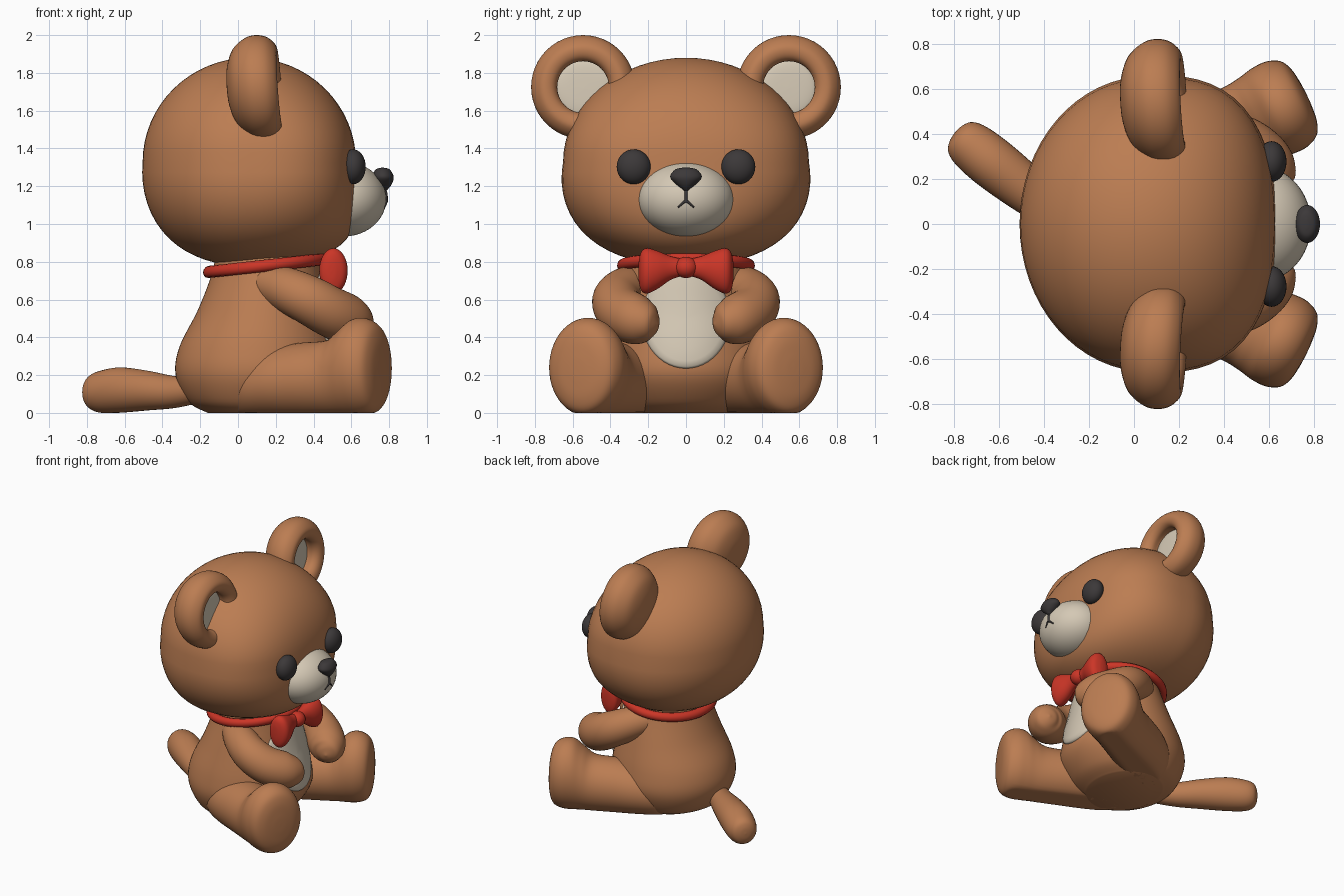
import bpy, bmesh, math
from mathutils import Vector

if "Cube" in bpy.data.objects:
    bpy.data.objects.remove(bpy.data.objects["Cube"])

def material(name, rgb):
    m = bpy.data.materials.new(name)
    m.diffuse_color = (*rgb, 1)
    m.use_nodes = True
    m.node_tree.nodes["Principled BSDF"].inputs["Base Color"].default_value = m.diffuse_color
    return m

BROWN = material("brown fur", (0.50, 0.205, 0.085))
CREAM = material("cream fur", (0.66, 0.58, 0.46))
RED = material("red ribbon", (0.60, 0.036, 0.02))
DARK = material("dark plastic", (0.045, 0.04, 0.041))
X, Y, Z = Vector((1, 0, 0)), Vector((0, 1, 0)), Vector((0, 0, 1))

def finish(name, bm, mat):
    bmesh.ops.recalc_face_normals(bm, faces=bm.faces)
    me = bpy.data.meshes.new(name)
    bm.to_mesh(me)
    bm.free()
    ob = bpy.data.objects.new(name, me)
    bpy.context.collection.objects.link(ob)
    me.materials.append(mat)
    bpy.ops.object.select_all(action='DESELECT')
    ob.select_set(True)
    bpy.context.view_layer.objects.active = ob
    bpy.ops.object.shade_smooth_by_angle(angle=math.radians(55))
    return ob

def ellipsoid(name, centre, radii, mat, warp=None, seg=48):
    bm = bmesh.new()
    bmesh.ops.create_uvsphere(bm, u_segments=seg, v_segments=seg // 2, radius=1)
    for v in bm.verts:
        p = warp(v.co) if warp else v.co
        v.co = [c + r * q for c, r, q in zip(centre, radii, p)]
    return finish(name, bm, mat)

def spline(keys, n=5):
    """Smooth interpolation through tuples."""
    out = []
    for i in range(len(keys) - 1):
        a, b, c, d = (keys[min(max(i + k, 0), len(keys) - 1)] for k in (-1, 0, 1, 2))
        for j in range(n):
            t = j / n
            out.append(tuple(0.5 * (2 * q + (r - p) * t + (2 * p - 5 * q + 4 * r - s) * t * t
                                    + (3 * q - p - 3 * r + s) * t ** 3)
                             for p, q, r, s in zip(a, b, c, d)))
    return out + [tuple(keys[-1])]

def skin(name, rings, mat, side=1, closed=False):
    """Closed surface through rings of points; side=-1 mirrors in y."""
    bm = bmesh.new()
    vs = [[bm.verts.new((p[0], p[1] * side, max(p[2], 0))) for p in r] for r in rings]
    n = len(vs[0])
    for a, b in zip(vs, vs[1:] + vs[:1] if closed else vs[1:]):
        for i in range(n):
            j = (i + 1) % n
            bm.faces.new((a[i], a[j], b[j], b[i]))
    if not closed:
        bm.faces.new(vs[0])
        bm.faces.new(vs[-1])
    return finish(name, bm, mat)

def loft(name, keys, mat, u=None, v=None, side=1, n=5, seg=36):
    """Elliptical sections (x, y, z, a, b); without u, v they follow the path."""
    ks = spline(keys, n)
    rings = []
    for i, k in enumerate(ks):
        uu, vv = u, v
        if u is None:
            t = Vector(ks[min(i + 1, len(ks) - 1)][:3]) - Vector(ks[max(i - 1, 0)][:3])
            uu = t.cross(Z if abs(t.normalized().z) < 0.9 else Y).normalized()
            vv = uu.cross(t).normalized()
        c, a, b = Vector(k[:3]), max(k[3], 0.001), max(k[4], 0.001)
        rings.append([c + uu * a * math.cos(w) + vv * b * math.sin(w)
                      for w in (math.tau * j / seg for j in range(seg))])
    return skin(name, rings, mat, side)

# head: ellipsoid with fuller cheeks and chin
def cheeks(p):
    t, f = max(0, -p.z), max(0, p.x)
    k = 1 + 0.25 * f * f * p.y * p.y
    z = p.z if p.z > 0 else -(t + 0.16 * t * t * (1 - t))
    return (p.x * (1 + 0.09 * t) * k + 0.46 * t * t * f, p.y * (1 + 0.16 * t + 0.07 * f) * k, z)

ellipsoid("head", (0.06, 0, 1.327), (0.565, 0.648, 0.553), BROWN, cheeks, 64)

# muzzle, nose and mouth
MC, MR = (0.56, 0, 1.132), (0.225, 0.255, 0.198)
ellipsoid("muzzle", MC, MR, CREAM)
loft("nose", [(0.765, 0, 1.298, 0.008, 0.02), (0.766, 0, 1.288, 0.038, 0.058),
              (0.768, 0, 1.25, 0.056, 0.084), (0.77, 0, 1.213, 0.045, 0.055),
              (0.772, 0, 1.185, 0.022, 0.02), (0.772, 0, 1.17, 0.004, 0.008)], DARK, X, Y)

def on_muzzle(y, z, r):
    d = 1 - (y / MR[1]) ** 2 - ((z - MC[2]) / MR[2]) ** 2
    return (MC[0] + MR[0] * math.sqrt(d), y, z, r, r)

loft("mouth_stem", [on_muzzle(0, z, 0.009) for z in (1.20, 1.16, 1.115)], DARK, X, Y, seg=10)
for s in (1, -1):
    loft("mouth_line", [on_muzzle(y, z, r) for y, z, r in
                        ((0, 1.124, 0.008), (0.02, 1.108, 0.006), (0.042, 1.088, 0.004))],
         DARK, side=s, seg=10)

# body: pear shaped, sections (z, centre x, radius x, radius y)
BODY = spline([(0.0, 0.09, 0.25, 0.29), (0.06, 0.09, 0.355, 0.37), (0.2, 0.105, 0.435, 0.435),
               (0.35, 0.11, 0.42, 0.425), (0.55, 0.135, 0.345, 0.375), (0.75, 0.155, 0.29, 0.32),
               (0.90, 0.16, 0.27, 0.29)], 6)
loft("body", [(c, 0, z, a, b) for z, c, a, b in BODY], BROWN, X, Y, n=1, seg=64)

# belly patch laid on the front of the body
def body_x(y, z):
    for p, q in zip(BODY, BODY[1:]):
        if p[0] <= z <= q[0]:
            f = (z - p[0]) / (q[0] - p[0])
            c, a, b = (p[i] + f * (q[i] - p[i]) for i in (1, 2, 3))
            return c + a * math.sqrt(max(0, 1 - (y / b) ** 2))

patch = []
for r, off in ((1, -0.03), (1, 0.004), (0.96, 0.013), (0.85, 0.017), (0.6, 0.018),
               (0.4, 0.018), (0.2, 0.018), (0.02, 0.018)):
    ring = []
    for j in range(48):
        w = math.tau * j / 48
        y, z = 0.235 * r * math.cos(w), 0.50 + 0.265 * r * math.sin(w)
        ring.append((body_x(y, z) + off, y, z))
    patch.append(ring)
skin("belly_patch", patch, CREAM)

# collar: tilted ring
ring = []
for i in range(64):
    w = math.tau * i / 64
    row = []
    for j in range(12):
        q = math.tau * j / 12
        r = 0.03 * math.cos(q)
        dx = (0.305 + r) * math.cos(w)
        row.append((0.15 + dx, (0.335 + r) * math.sin(w), 0.78 + 0.11 * dx + 0.032 * math.sin(q)))
    ring.append(row)
skin("collar", ring, RED, closed=True)

# bow knot
ellipsoid("bow_knot", (0.505, 0, 0.77), (0.06, 0.062, 0.056), RED)

# legs point outwards from the hips
ANG = math.radians(26)
AX, SIDE = Vector((math.cos(ANG), math.sin(ANG), 0)), Vector((-math.sin(ANG), math.cos(ANG), 0))
LEG = [(-0.12, 0.06, -0.02, 0.20), (-0.04, 0.16, -0.02, 0.29), (0.1, 0.195, -0.02, 0.345),
       (0.25, 0.195, -0.02, 0.37), (0.42, 0.19, -0.02, 0.385), (0.50, 0.197, -0.02, 0.44),
       (0.57, 0.21, -0.02, 0.495), (0.64, 0.21, -0.015, 0.50), (0.70, 0.183, 0.01, 0.465),
       (0.728, 0.13, 0.07, 0.40), (0.738, 0.06, 0.16, 0.31), (0.74, 0.005, 0.23, 0.25)]
EAR = [(-0.058, 0.005), (-0.052, 0.10), (-0.014, 0.20), (0.056, 0.26), (0.118, 0.275),
       (0.175, 0.262), (0.217, 0.218), (0.212, 0.168), (0.175, 0.138), (0.10, 0.13), (0.07, 0.01)]
EU, EV = Vector((-0.05, 1, 0)), Vector((-0.07, 0, 1))  # ear tilt

for s in (1, -1):
    # bow wings
    loft("bow_wing", [(0.50, 0.02, 0.77, 0.035, 0.045), (0.50, 0.08, 0.767, 0.048, 0.062),
                      (0.505, 0.15, 0.757, 0.068, 0.10), (0.505, 0.205, 0.752, 0.075, 0.12),
                      (0.50, 0.235, 0.75, 0.062, 0.105), (0.495, 0.249, 0.75, 0.03, 0.06),
                      (0.495, 0.252, 0.75, 0.003, 0.006)], RED, X, Z, s)
    # eyes
    ellipsoid("eye", (0.61, 0.277 * s, 1.303), (0.066, 0.09, 0.092), DARK, seg=32)
    # ears: cupped shells with a cream lining
    loft("ear", [(x, 0.545, 1.725, r, r) for x, r in EAR], BROWN, EU, EV, s, seg=48)
    loft("ear_lining", [(x, 0.54, 1.718, r, r) for x, r in
                        ((0.09, 0.15), (0.12, 0.147), (0.132, 0.10), (0.135, 0.005))],
         CREAM, EU, EV, s, seg=48)
    # arms
    loft("arm", [(x, y, z, r, r) for x, y, z, r in
                 ((0.08, 0.20, 0.70, 0.07), (0.22, 0.30, 0.665, 0.113), (0.36, 0.365, 0.605, 0.128),
                  (0.48, 0.345, 0.54, 0.133), (0.575, 0.27, 0.495, 0.133),
                  (0.625, 0.205, 0.478, 0.105), (0.643, 0.165, 0.47, 0.06),
                  (0.65, 0.148, 0.468, 0.003))], BROWN, side=s)
    # legs with upright feet
    loft("leg", [(0.1 + AX.x * d, 0.25 + AX.y * d, (lo + hi) / 2, w, (hi - lo) / 2)
                 for d, w, lo, hi in LEG], BROWN, SIDE, Z, s, seg=48)

# tail: stubby, swung to one side
TU = Vector((0.62, 0.78, 0)).normalized()
loft("tail", [(-0.22, -0.05, 0.12, 0.07, 0.07), (-0.34, 0.045, 0.11, 0.085, 0.085),
              (-0.48, 0.155, 0.118, 0.105, 0.105), (-0.62, 0.265, 0.121, 0.115, 0.12),
              (-0.72, 0.345, 0.112, 0.108, 0.112), (-0.77, 0.385, 0.11, 0.085, 0.09),
              (-0.79, 0.40, 0.11, 0.045, 0.05), (-0.795, 0.404, 0.11, 0.003, 0.003)],
     BROWN, TU, Z)
